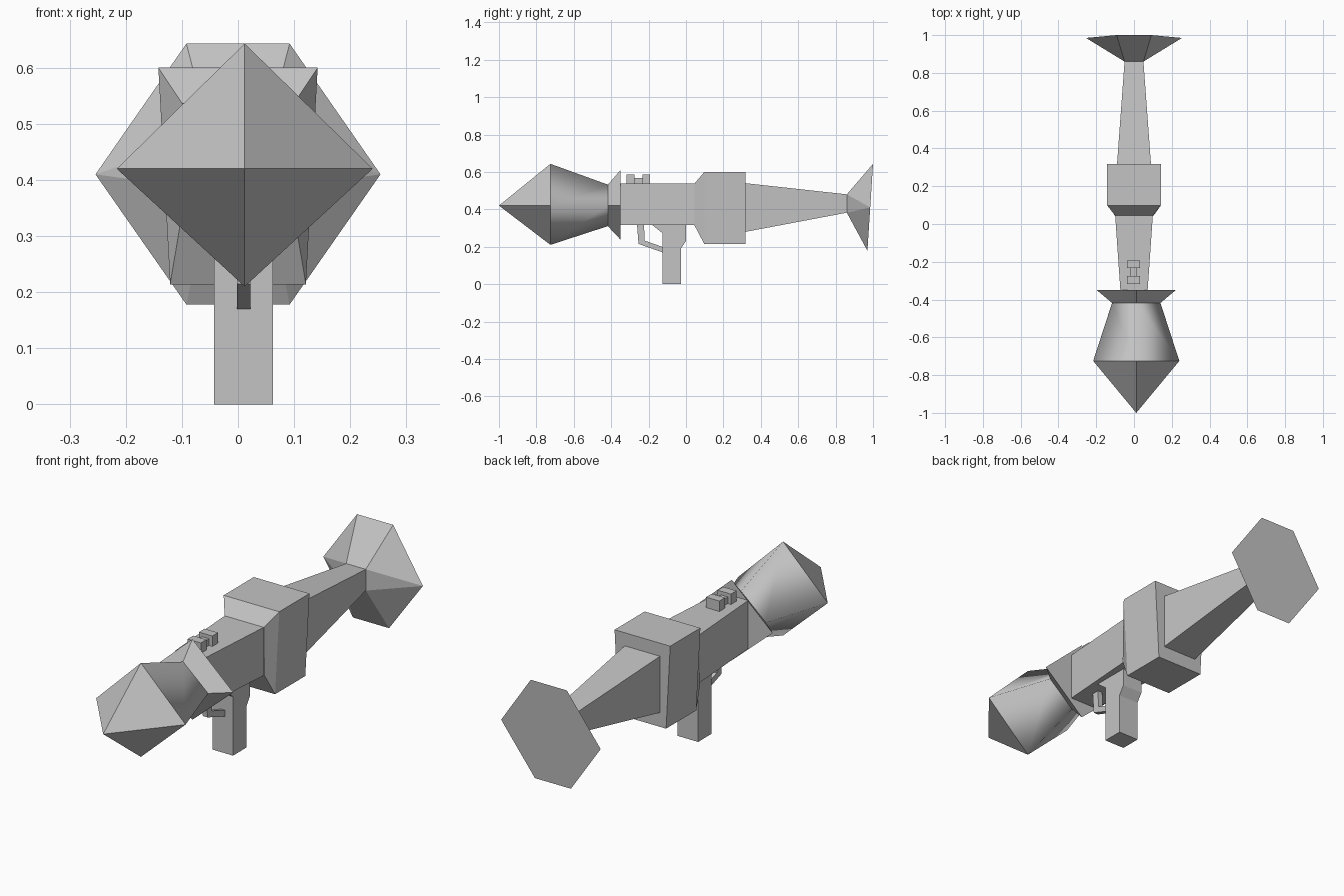
import bpy
import bmesh
import math

cube = bpy.data.objects.get("Cube")
if cube:
    bpy.data.objects.remove(cube, do_unlink=True)

# Single flat grey
grey = bpy.data.materials.new("light_grey")
grey.use_nodes = True
colour = (0.55, 0.55, 0.55, 1.0)
grey.diffuse_color = colour
bsdf = next(n for n in grey.node_tree.nodes if n.type == 'BSDF_PRINCIPLED')
bsdf.inputs["Base Color"].default_value = colour


def finish(name, bm, smooth=False):
    bmesh.ops.recalc_face_normals(bm, faces=bm.faces)
    for f in bm.faces:
        f.smooth = smooth
    mesh = bpy.data.meshes.new(name)
    bm.to_mesh(mesh)
    bm.free()
    mesh.materials.append(grey)
    obj = bpy.data.objects.new(name, mesh)
    bpy.context.collection.objects.link(obj)
    return obj


def loft(name, rings, caps=True, smooth=False):
    """Skin rings of equal point count, in order."""
    bm = bmesh.new()
    rows = [[bm.verts.new(p) for p in ring] for ring in rings]
    for a, b in zip(rows, rows[1:]):
        n = len(a)
        for i in range(n):
            j = (i + 1) % n
            bm.faces.new((a[i], a[j], b[j], b[i]))
    if caps:
        bm.faces.new(rows[0])
        bm.faces.new(rows[-1])
    return finish(name, bm, smooth)


def rect(y, w_top, w_bottom, z0, z1, x=0.0):
    return [(x - w_bottom, y, z0), (x + w_bottom, y, z0),
            (x + w_top, y, z1), (x - w_top, y, z1)]


def diamond(y, rx, up, down, x=0.012, z=0.42):
    return [(x + rx, y, z), (x, y, z + up), (x - rx, y, z), (x, y, z - down)]


def box(name, x0, x1, y0, y1, z0, z1):
    w, c = (x1 - x0) / 2, (x0 + x1) / 2
    return loft(name, [rect(y0, w, w, z0, z1, c), rect(y1, w, w, z0, z1, c)])


def side_profile(name, pts, x0, x1):
    """Extrude a (y, z) outline across x."""
    return loft(name, [[(x, y, z) for y, z in pts] for x in (x0, x1)])


# Warhead: pointed tip, smooth tapered body, flared collar
shoulder = diamond(-0.725, 0.228, 0.223, 0.21)
neck = diamond(-0.418, 0.128, 0.112, 0.11)
bm = bmesh.new()
apex = bm.verts.new((0.012, -1.0, 0.42))
base = [bm.verts.new(p) for p in shoulder]
for i in range(4):
    bm.faces.new((apex, base[i], base[(i + 1) % 4]))
finish("warhead_tip", bm)
loft("warhead_body", [shoulder, neck], caps=False, smooth=True)
loft("warhead_collar", [neck, diamond(-0.35, 0.209, 0.19, 0.182)])

# Launcher tube, widening towards the rear
loft("launch_tube", [rect(-0.352, 0.072, 0.072, 0.315, 0.537),
                     rect(0.05, 0.1, 0.1, 0.315, 0.537)])

# Thick rear housing with a bevelled front
loft("rear_housing", [rect(0.045, 0.1, 0.104, 0.315, 0.537),
                      rect(0.098, 0.142, 0.121, 0.214, 0.6),
                      rect(0.318, 0.142, 0.121, 0.214, 0.6)])

# Tapered exhaust pipe
loft("exhaust_pipe", [rect(0.315, 0.09, 0.09, 0.279, 0.54),
                      rect(0.86, 0.05, 0.05, 0.382, 0.48)])

# Hexagonal exhaust horn, slightly tilted
bm = bmesh.new()
horn = rect(0.86, 0.05, 0.05, 0.382, 0.48)
for s in (-1, 1):
    horn += [(s * 0.092, 1.0, 0.643), (s * 0.254, 0.985, 0.41),
             (s * 0.092, 0.97, 0.178)]
for p in horn:
    bm.verts.new(p)
bmesh.ops.convex_hull(bm, input=bm.verts)
bmesh.ops.dissolve_limit(bm, angle_limit=math.radians(2),
                         verts=bm.verts, edges=bm.edges)
finish("exhaust_horn", bm)

# Grip and trigger guard
side_profile("grip", [(-0.125, 0.0), (-0.027, 0.0), (-0.027, 0.19), (0.0, 0.23),
                      (0.0, 0.32), (-0.185, 0.32), (-0.125, 0.272)], -0.043, 0.062)
side_profile("trigger_guard", [(-0.262, 0.32), (-0.254, 0.215), (-0.12, 0.168),
                               (-0.12, 0.197), (-0.222, 0.233), (-0.224, 0.32)],
             -0.002, 0.022)

# Sight: two blocks joined by a low bar
for name, y in (("front_sight_block", -0.317), ("rear_sight_block", -0.233)):
    box(name, -0.036, 0.032, y, y + 0.041, 0.53, 0.585)
box("sight_bar", -0.02, 0.015, -0.28, -0.23, 0.53, 0.568)
